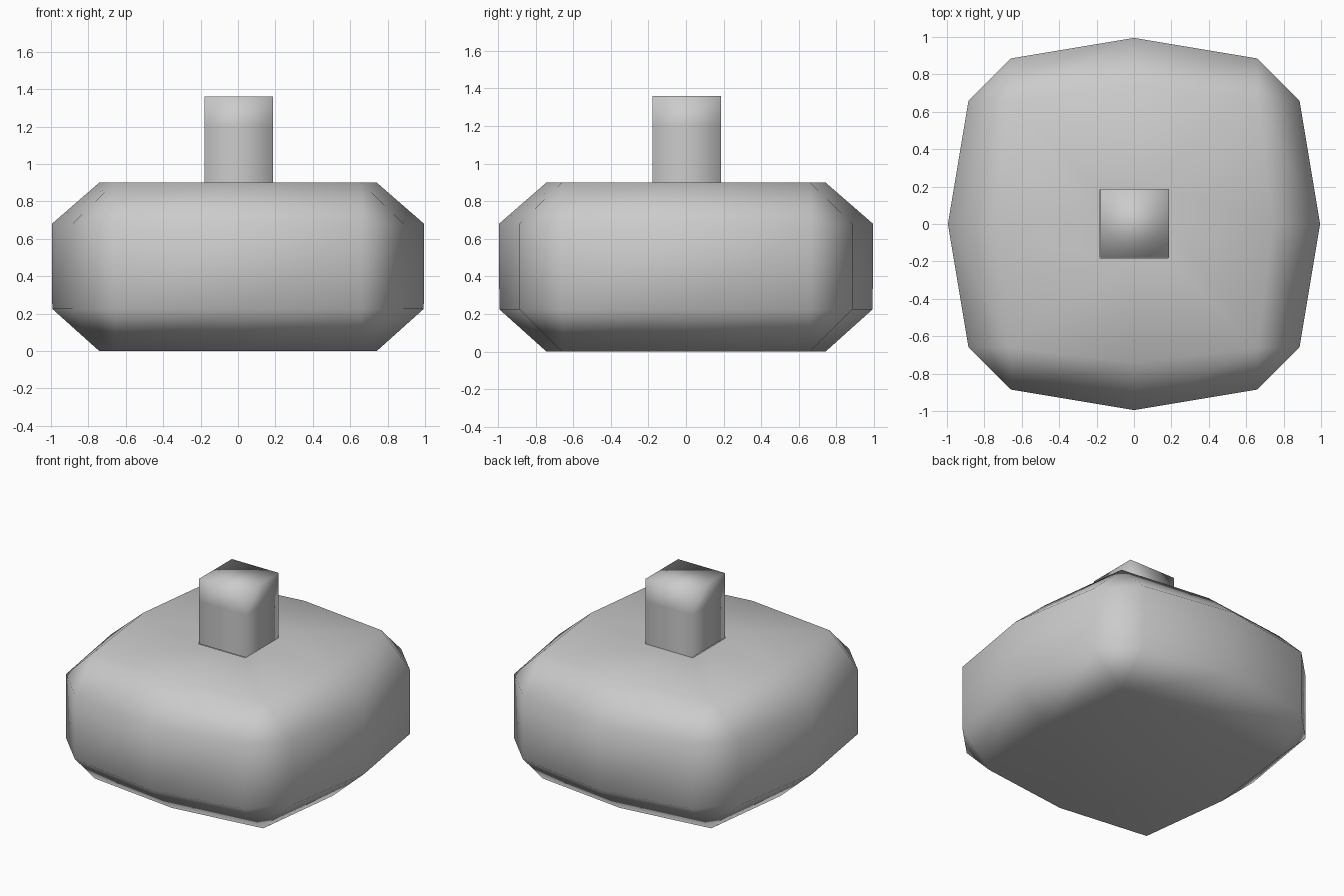
import bpy
import bmesh

cube = bpy.data.objects.get("Cube")
if cube:
    bpy.data.objects.remove(cube, do_unlink=True)

grey = bpy.data.materials.new("plain grey")
grey.use_nodes = True
colour = (0.6, 0.6, 0.6, 1)
grey.diffuse_color = colour
grey.node_tree.nodes["Principled BSDF"].inputs["Base Color"].default_value = colour


def outline(middle, wide, narrow, z):
    """Square-like ring: a side midpoint and two corner points, turned four times."""
    quarter = [(middle, 0), (wide, narrow), (narrow, wide)]
    points = []
    for _ in range(4):
        points += [(x, y, z) for x, y in quarter]
        quarter = [(-y, x) for x, y in quarter]
    return points


def loft(name, profile, cap_bottom=False, cap_top=False):
    """Skin a stack of outlines; coincident corner points are merged."""
    bm = bmesh.new()
    rings = [[bm.verts.new(p) for p in outline(*row)] for row in profile]
    for low, high in zip(rings, rings[1:]):
        for i in range(len(low)):
            j = (i + 1) % len(low)
            bm.faces.new((low[i], low[j], high[j], high[i]))
    if cap_bottom:
        bm.faces.new(rings[0][::-1])
    if cap_top:
        bm.faces.new(rings[-1])
    bmesh.ops.remove_doubles(bm, verts=bm.verts[:], dist=0.001)
    for face in bm.faces:
        face.smooth = True
    mesh = bpy.data.meshes.new(name)
    bm.to_mesh(mesh)
    bm.free()
    mesh.materials.append(grey)
    obj = bpy.data.objects.new(name, mesh)
    bpy.context.collection.objects.link(obj)
    return obj


# Bulging block with bevelled edges, its top running in to the stem
STEM = 0.183
body = loft("body", [
    (0.742, 0.66, 0.66, 0),
    (0.993, 0.885, 0.66, 0.225),
    (0.995, 0.885, 0.66, 0.68),
    (0.742, 0.66, 0.66, 0.9),
    (STEM, STEM, STEM, 0.9),
], cap_bottom=True)
weighted = body.modifiers.new("soft shading", "WEIGHTED_NORMAL")
weighted.weight = 50

# Square stem on top, softly shaded toward its upper end
stem = loft("stem", [
    (STEM, STEM, STEM, 0.9),
    (STEM, STEM, STEM, 1.2),
    (STEM, STEM, STEM, 1.36),
], cap_top=True)
stem.location = (0.004, 0.004, 0)
